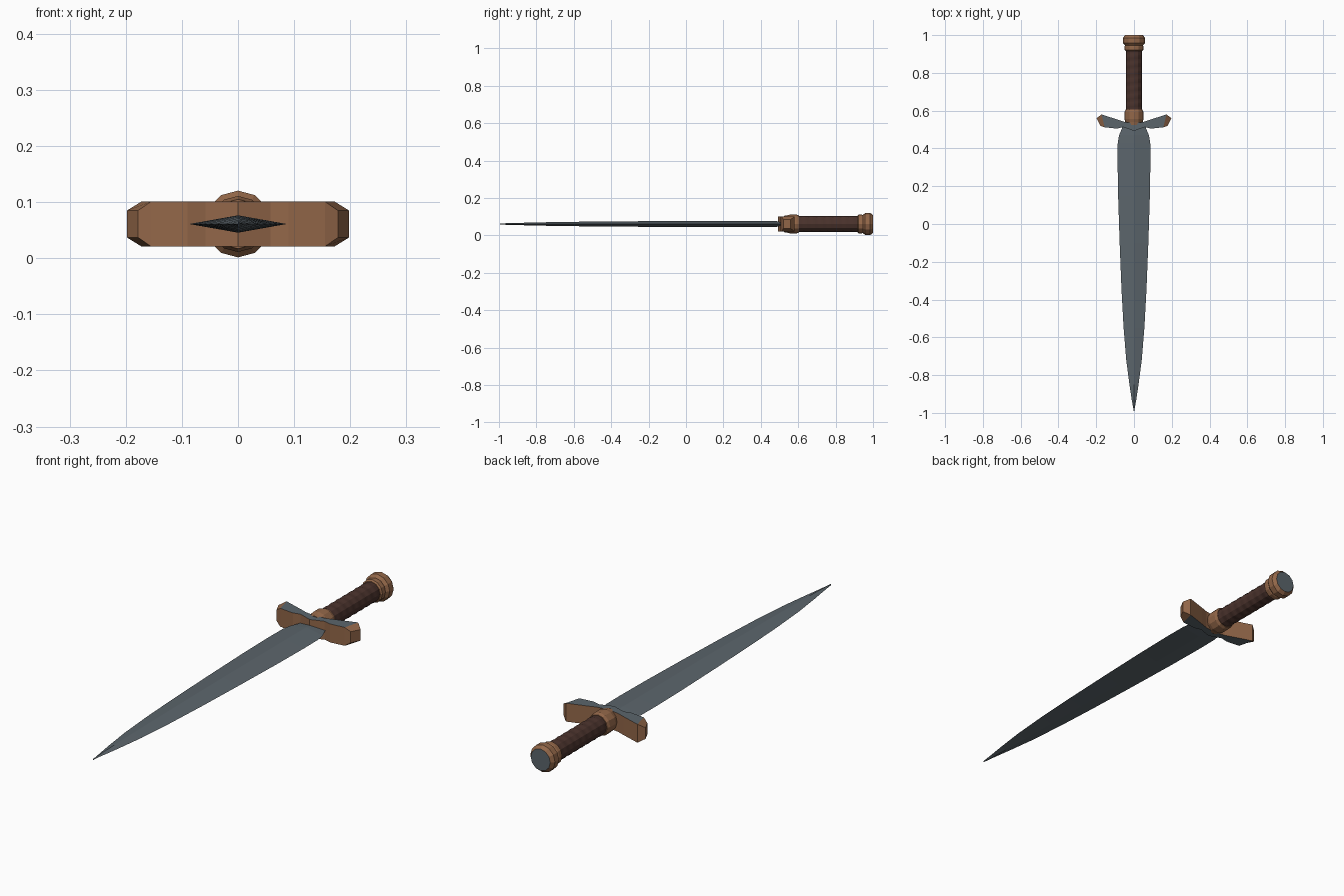
import bpy, bmesh, math

if "Cube" in bpy.data.objects:
    bpy.data.objects.remove(bpy.data.objects["Cube"], do_unlink=True)

AXIS = 0.061   # height of the dagger's centre line
SIDES = 12


def material(name, rgb):
    m = bpy.data.materials.new(name)
    m.use_nodes = True
    m.diffuse_color = (*rgb, 1)
    m.node_tree.nodes["Principled BSDF"].inputs["Base Color"].default_value = (*rgb, 1)
    return m


STEEL = material("grey steel", (0.105, 0.13, 0.148))
BRONZE = material("warm bronze", (0.29, 0.135, 0.066))
LEATHER = material("dark leather", (0.068, 0.032, 0.025))


def loft(name, rings, mats, rule=None):
    """Skin a row of matching closed rings; close both ends."""
    bm = bmesh.new()
    loops = [[bm.verts.new((x, y, z + AXIS)) for x, y, z in ring] for ring in rings]
    n = len(loops[0])
    for a, b in zip(loops, loops[1:]):
        for i in range(n):
            j = (i + 1) % n
            bm.faces.new((a[i], a[j], b[j], b[i]))
    bm.faces.new(loops[0][::-1])
    bm.faces.new(loops[-1])
    bmesh.ops.remove_doubles(bm, verts=bm.verts, dist=0.0002)
    bmesh.ops.recalc_face_normals(bm, faces=bm.faces)
    for f in bm.faces:
        f.material_index = rule(f) if rule else 0
    mesh = bpy.data.meshes.new(name)
    bm.to_mesh(mesh)
    bm.free()
    for m in mats:
        mesh.materials.append(m)
    obj = bpy.data.objects.new(name, mesh)
    bpy.context.collection.objects.link(obj)
    return obj


def ring(y, radius):
    """Circle around the grip axis; radius may depend on the angle."""
    out = []
    for i in range(SIDES):
        a = math.tau * i / SIDES
        r = radius(a) if callable(radius) else radius
        out.append((r * math.sin(a), y, r * math.cos(a)))
    return out


def lathe(name, profile, mats, rule=None):
    return loft(name, [ring(y, r) for y, r in profile], mats, rule)


# Blade: diamond sections tapering to the point
outline = [(0.53, 0.058), (0.505, 0.064), (0.47, 0.079), (0.43, 0.086), (0.33, 0.087),
           (0.15, 0.084), (-0.1, 0.076), (-0.35, 0.066), (-0.55, 0.055), (-0.72, 0.041),
           (-0.85, 0.024), (-0.93, 0.012), (-0.995, 0.0004)]
sections = []
for y, w in outline:
    t = min(0.0155, 0.003 + 0.17 * w)
    sections.append([(w, y, 0), (0, y, t), (-w, y, 0), (0, y, -t)])
loft("blade", sections, [STEEL])

# Crossguard: half given as front point, back point, half height; then mirrored
half = [((0.058, 0.513), (0.05, 0.54), 0.04),
        ((0.09, 0.505), (0.085, 0.552), 0.04),
        ((0.155, 0.512), (0.172, 0.58), 0.04),
        ((0.178, 0.52), (0.198, 0.56), 0.024)]
left = [((-f[0], f[1]), (-b[0], b[1]), h) for f, b, h in reversed(half)]
spans = left + [((0, 0.493), (0, 0.533), 0.04)] + half
loft("crossguard",
     [[(*f, -h), (*b, -h), (*b, h), (*f, h)] for f, b, h in spans],
     [BRONZE, STEEL], lambda f: int(abs(f.normal.z) > 0.95))

# Grip: leather with a shallow spiral wrap
start, end, steps, turns = 0.59, 0.93, 48, 8
wrap = []
for k in range(steps + 1):
    u = k / steps
    wrap.append(ring(start + (end - start) * u,
                     lambda a, u=u: 0.0425 + 0.001 * math.cos(math.tau * turns * u - a)))
loft("grip", wrap, [LEATHER])

# Collar between guard and grip
lathe("collar", [(0.525, 0.044), (0.54, 0.046), (0.555, 0.05), (0.592, 0.05), (0.605, 0.045)],
      [BRONZE])

# Pommel with a neck ring and a steel end cap
lathe("pommel", [(0.916, 0.044), (0.922, 0.05), (0.94, 0.05), (0.946, 0.048),
                 (0.958, 0.0595), (0.985, 0.0595), (1.0, 0.047)],
      [BRONZE, STEEL], lambda f: int(f.normal.y > 0.95))
